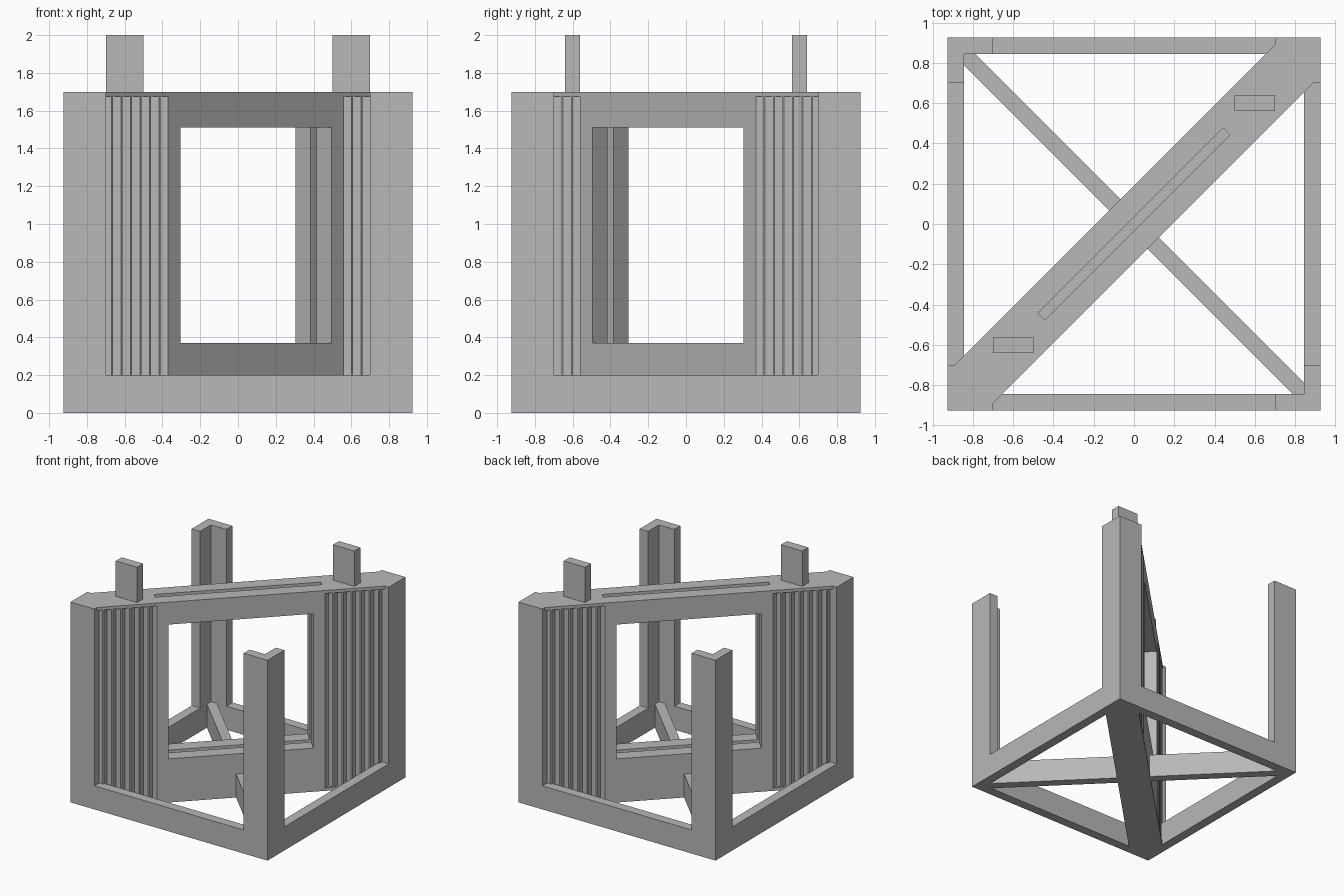
import bpy, bmesh

if "Cube" in bpy.data.objects:
    bpy.data.objects.remove(bpy.data.objects["Cube"], do_unlink=True)

grey = bpy.data.materials.new("plain_grey")
grey.use_nodes = True
GREY = (0.48, 0.48, 0.48, 1)
grey.diffuse_color = GREY
grey.node_tree.nodes["Principled BSDF"].inputs["Base Color"].default_value = GREY

OUT, INNER, LEG = 0.925, 0.845, 0.70   # outer face, inner face, corner leg end
OFF = 0.095                            # wall face shift from the diagonal
BEAM_TOP, TOP = 0.20, 1.70


def prisms(name, outlines, z0, z1):
    """One object made of upright prisms over the given plan outlines."""
    bm = bmesh.new()
    for outline in outlines:
        face = bm.faces.new([bm.verts.new((x, y, z0)) for x, y in outline])
        moved = bmesh.ops.extrude_face_region(bm, geom=[face])["geom"]
        verts = [v for v in moved if isinstance(v, bmesh.types.BMVert)]
        bmesh.ops.translate(bm, verts=verts, vec=(0, 0, z1 - z0))
    bmesh.ops.recalc_face_normals(bm, faces=bm.faces)
    mesh = bpy.data.meshes.new(name)
    bm.to_mesh(mesh)
    bm.free()
    mesh.materials.append(grey)
    obj = bpy.data.objects.new(name, mesh)
    bpy.context.collection.objects.link(obj)
    return obj


def rect(x0, x1, y0, y1):
    return [(x0, y0), (x1, y0), (x1, y1), (x0, y1)]


def turned(points):
    return [(-x, -y) for x, y in points]


def diagonal_rect(t, d):
    """Strip along the diagonal: half length t, half width d, as x shifts."""
    return [(-t + d, -t - d), (t + d, t - d), (t - d, t + d), (-t - d, -t + d)]


def cut(target, cutter):
    cutter.hide_render = True
    mod = target.modifiers.new("cut", "BOOLEAN")
    mod.operation = "DIFFERENCE"
    mod.solver = "EXACT"
    mod.object = cutter
    bpy.context.view_layer.objects.active = target
    bpy.ops.object.modifier_apply(modifier=mod.name)
    bpy.data.objects.remove(cutter, do_unlink=True)


# Diagonal wall, including the two corner posts it runs into
end = LEG + 2 * OFF
half = [(-OUT, -LEG), (-OUT, -OUT), (-LEG, -OUT), (-LEG, -end), (end, LEG)]
wall = prisms("diagonal_wall", [half + turned(half)], 0, TOP)

# Window opening, and the panel slot running down from the top edge
cut(wall, prisms("window_cutter", [diagonal_rect(0.40, 0.3)], 0.37, 1.51))
cut(wall, prisms("slot_cutter", [diagonal_rect(0.46, 0.0165)], 0.29, TOP + 0.1))

# V-shaped flutes at both ends of both wall faces
flutes = []
pitch, flat, first = 0.0503, 0.004, -0.762
for i in range(7):
    t0 = max(first + (i - 1) * pitch + flat, -LEG - OFF)
    t1 = min(first + i * pitch - flat, -0.465)
    a, b = (t0 + OFF, t0 - OFF), (t1 + OFF, t1 - OFF)
    e = 0.01
    v = [a, (a[0], b[1]), b, (b[0] + e, b[1] - e), (a[0] + e, a[1] - e)]
    opposite = [(-y, -x) for x, y in v]
    flutes += [v, opposite, turned(v), turned(opposite)]
cut(wall, prisms("flute_cutter", flutes, 0.025, 1.675))

# Free-standing angle posts on the other two corners
angle = [(-OUT, OUT), (-OUT, LEG), (-INNER, LEG), (-INNER, INNER),
         (-LEG, INNER), (-LEG, OUT)]
prisms("back_right_post", [angle], 0, TOP)
prisms("front_left_post", [turned(angle)], 0, TOP)

# Base beams between the posts
prisms("front_beam", [rect(-LEG, LEG, -OUT, -INNER)], 0, BEAM_TOP)
prisms("back_beam", [rect(-LEG, LEG, INNER, OUT)], 0, BEAM_TOP)
prisms("right_beam", [rect(-OUT, -INNER, -LEG, LEG)], 0, BEAM_TOP)
prisms("left_beam", [rect(INNER, OUT, -LEG, LEG)], 0, BEAM_TOP)

# Floor braces from the angle posts to the wall
w = 0.055
brace = [(-INNER, INNER - w), (-INNER, INNER), (-INNER + w, INNER),
         (-OFF + w / 2, OFF + w / 2), (-OFF - w / 2, OFF - w / 2)]
prisms("back_brace", [brace], 0, BEAM_TOP)
prisms("front_brace", [turned(brace)], 0, BEAM_TOP)

# Pegs standing on the wall
peg = rect(0.50, 0.70, 0.56, 0.64)
prisms("back_peg", [peg], TOP, 2.0)
prisms("front_peg", [turned(peg)], TOP, 2.0)
